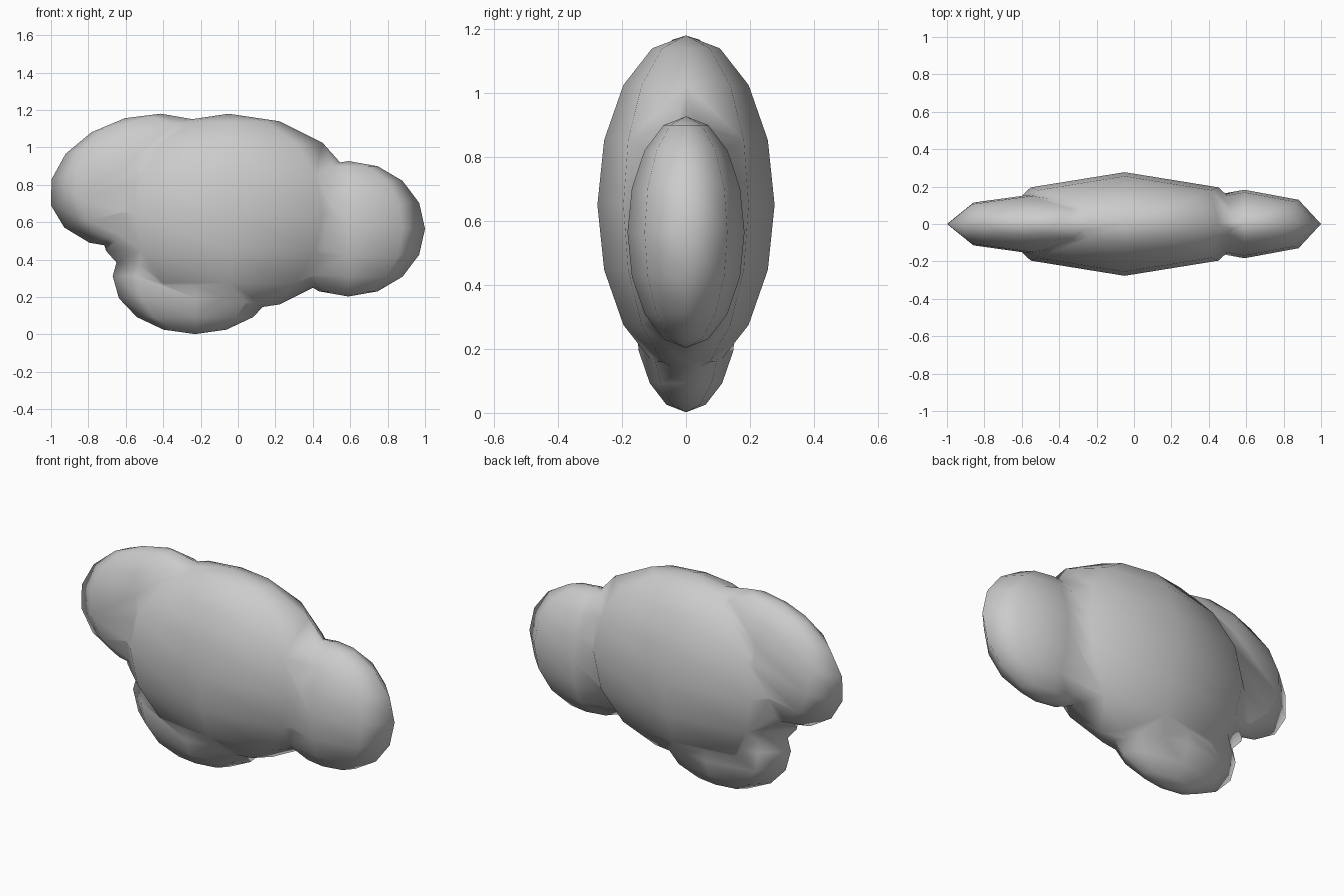
import bpy
from math import radians

if "Cube" in bpy.data.objects:
    bpy.data.objects.remove(bpy.data.objects["Cube"])


def puff(name, x, z, radii, tilt=0):
    """Low-poly ellipsoid, optionally tilted in the front plane."""
    bpy.ops.mesh.primitive_uv_sphere_add(
        segments=8, ring_count=8, radius=1,
        location=(x, 0, z), rotation=(0, radians(tilt), 0))
    ob = bpy.context.object
    ob.name = name
    ob.scale = radii
    bpy.ops.object.transform_apply(location=True, rotation=True, scale=True)
    return ob


# Large middle body of the cloud
cloud = puff("cloud", -0.05, 0.65, (0.71, 0.277, 0.53))

# Smaller puffs: right, upper left (tilted), bottom
puffs = [
    puff("right_puff", 0.59, 0.565, (0.41, 0.183, 0.362)),
    puff("left_puff", -0.515, 0.82, (0.502, 0.162, 0.348), -15),
    puff("bottom_puff", -0.23, 0.312, (0.44, 0.16, 0.31)),
]

# Fuse the puffs into one skin
bpy.context.view_layer.objects.active = cloud
for p in puffs:
    mod = cloud.modifiers.new("union", 'BOOLEAN')
    mod.operation = 'UNION'
    mod.solver = 'EXACT'
    mod.object = p
    bpy.ops.object.modifier_apply(modifier=mod.name)
    bpy.data.objects.remove(p, do_unlink=True)

# Soft shading over the whole cloud
for f in cloud.data.polygons:
    f.use_smooth = True
